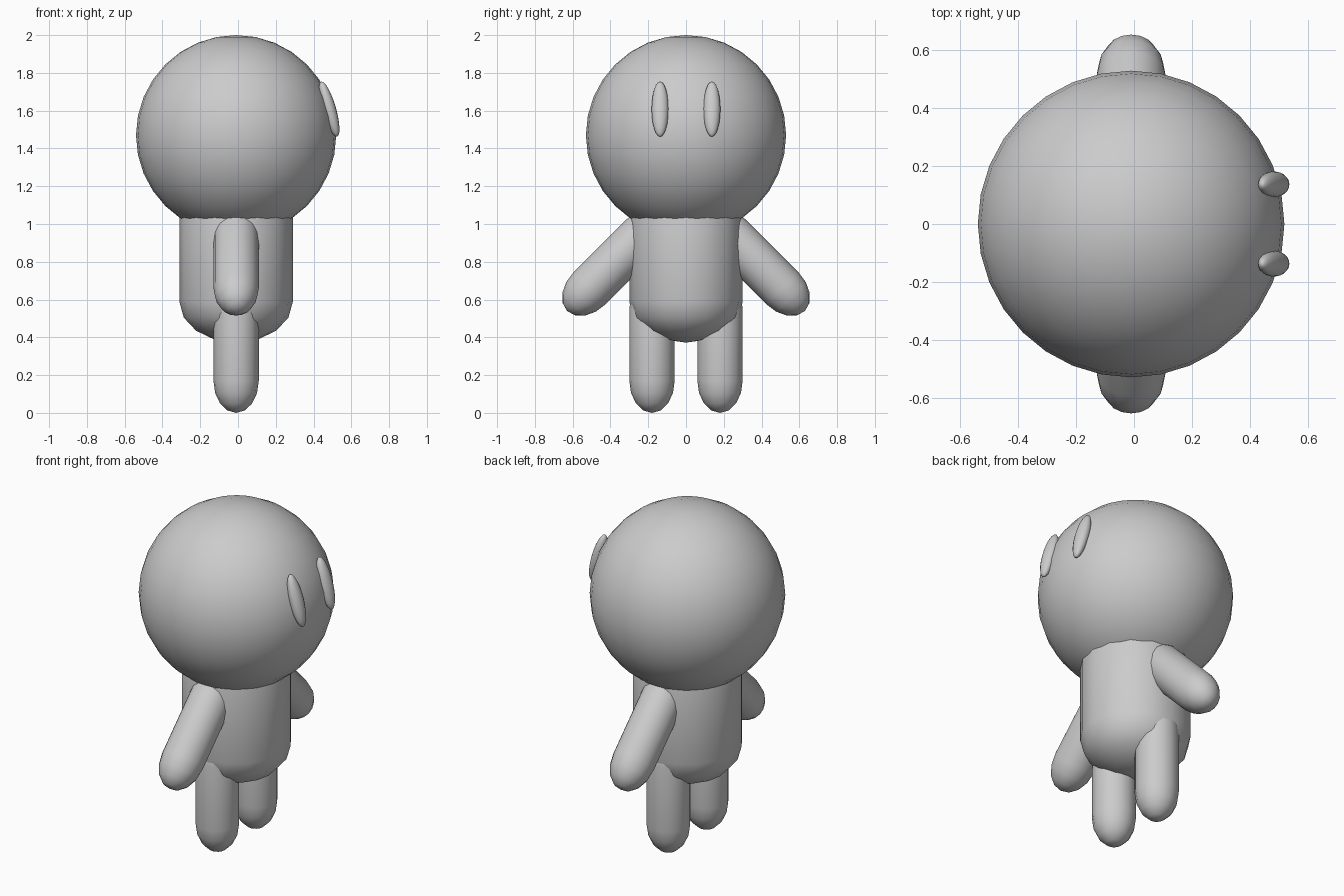
import bpy, bmesh, math
from mathutils import Matrix, Vector

if "Cube" in bpy.data.objects:
    bpy.data.objects.remove(bpy.data.objects["Cube"])

grey = bpy.data.materials.new("plain_grey")
grey.diffuse_color = (0.6, 0.6, 0.6, 1)
grey.use_nodes = True
grey.node_tree.nodes["Principled BSDF"].inputs["Base Color"].default_value = grey.diffuse_color
CX = -0.01  # centre line of head, body and limbs


def finish(bm, name):
    bmesh.ops.recalc_face_normals(bm, faces=bm.faces)
    for f in bm.faces:
        f.smooth = True
    mesh = bpy.data.meshes.new(name)
    bm.to_mesh(mesh)
    bm.free()
    mesh.materials.append(grey)
    ob = bpy.data.objects.new(name, mesh)
    bpy.context.scene.collection.objects.link(ob)
    return ob


def capsule(name, low, high, radius, cap, segments=16, rings=4):
    """Round-ended cylinder between two tips, with end caps of the given depth."""
    low, high = Vector(low), Vector(high)
    axis = high - low
    half = axis.length / 2
    steps = [i * math.pi / 2 / rings for i in range(rings + 1)]
    lower = [(radius * math.sin(a), -half + cap * (1 - math.cos(a))) for a in steps]
    profile = lower + [(r, -z) for r, z in reversed(lower)]
    bm = bmesh.new()
    verts = [bm.verts.new((r, 0, z)) for r, z in profile]
    edges = [bm.edges.new(pair) for pair in zip(verts, verts[1:])]
    bmesh.ops.spin(bm, geom=verts + edges, cent=(0, 0, 0), axis=(0, 0, 1),
                   angle=2 * math.pi, steps=segments)
    bmesh.ops.remove_doubles(bm, verts=bm.verts, dist=1e-4)
    turn = Vector((0, 0, 1)).rotation_difference(axis).to_matrix().to_4x4()
    bm.transform(Matrix.Translation((low + high) / 2) @ turn)
    return finish(bm, name)


def ellipsoid(name, centre, radii, tilt=0, u=32, v=16):
    bm = bmesh.new()
    bmesh.ops.create_uvsphere(bm, u_segments=u, v_segments=v, radius=1)
    bm.transform(Matrix.Translation(centre) @ Matrix.Rotation(tilt, 4, 'Y')
                 @ Matrix.Diagonal((*radii, 1)))
    return finish(bm, name)


# Head and body
ellipsoid("head", (CX, 0, 1.47), (0.53, 0.53, 0.53))
capsule("body", (CX, 0, 0.372), (CX, 0, 1.28), 0.30, 0.215)

# Paired parts
for label, s in (("left", 1), ("right", -1)):
    capsule(label + "_leg", (CX, s * 0.18, 0), (CX, s * 0.18, 0.72), 0.12, 0.17)
    capsule(label + "_arm", (CX, s * 0.630, 0.54), (CX, s * 0.11, 1.06), 0.12, 0.17)
    ellipsoid(label + "_eye", (0.483, s * 0.137, 1.608), (0.036, 0.045, 0.152),
              -math.radians(16), 16, 12)
